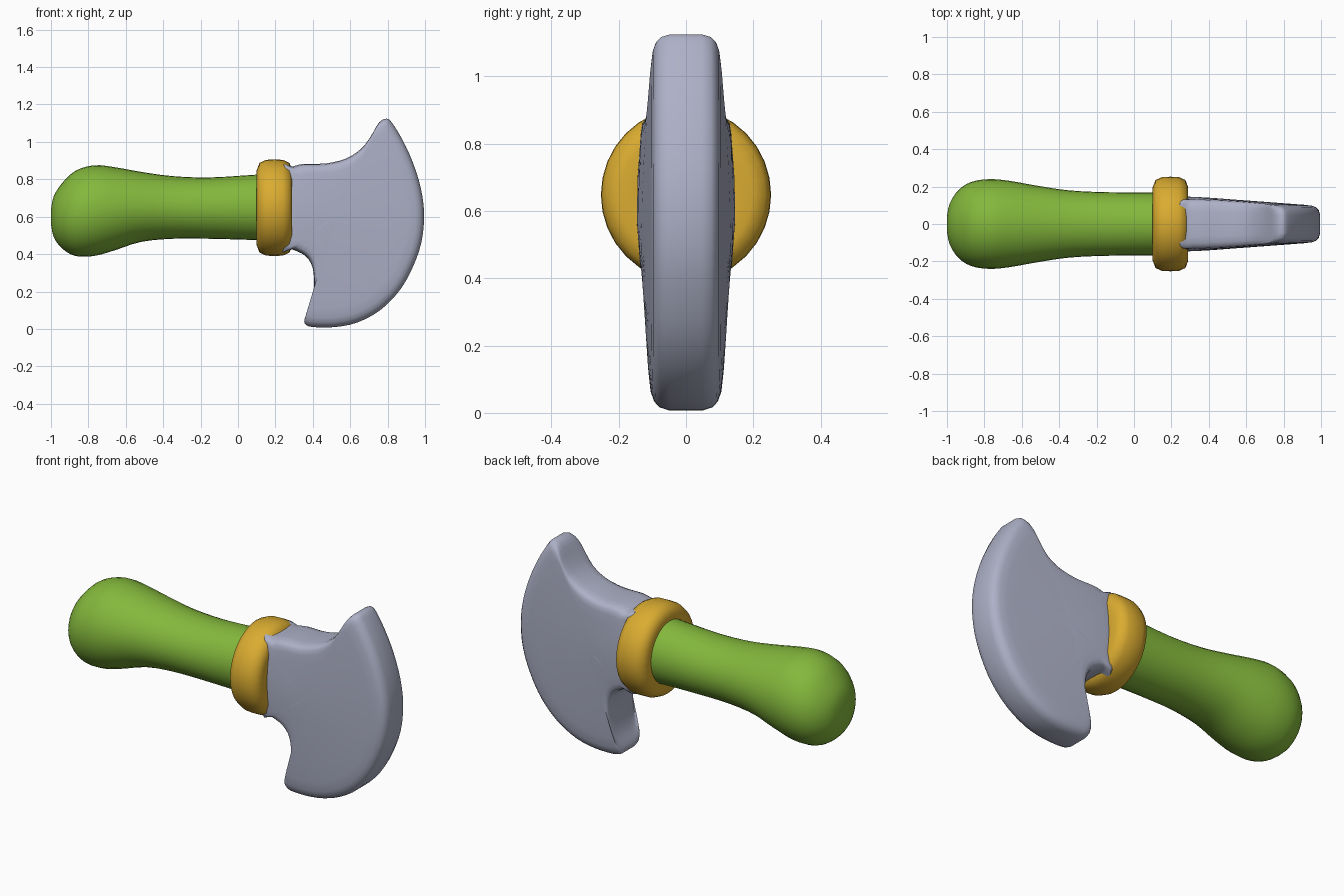
import bpy, bmesh, math
from mathutils import Vector

cube = bpy.data.objects.get("Cube")
if cube:
    bpy.data.objects.remove(cube)


def material(name, rgb):
    m = bpy.data.materials.new(name)
    m.use_nodes = True
    m.diffuse_color = (*rgb, 1)
    bsdf = next(n for n in m.node_tree.nodes if n.type == 'BSDF_PRINCIPLED')
    bsdf.inputs["Base Color"].default_value = (*rgb, 1)
    return m


green = material("green", (0.23, 0.48, 0.045))
gold = material("gold", (0.70, 0.41, 0.03))
steel = material("steel grey", (0.42, 0.44, 0.57))


def spline(points, steps, closed):
    """Catmull-Rom samples through the points."""
    n = len(points)
    pts = [Vector(p) for p in points]
    get = (lambda i: pts[i % n]) if closed else (lambda i: pts[max(0, min(n - 1, i))])
    out = []
    for i in range(n if closed else n - 1):
        a, b, c, d = (get(i + k) for k in (-1, 0, 1, 2))
        for s in range(steps):
            t = s / steps
            out.append(0.5 * (2 * b + (c - a) * t + (2 * a - 5 * b + 4 * c - d) * t * t
                              + (3 * b - a - 3 * c + d) * t ** 3))
    return out if closed else out + [pts[-1]]


def loft(name, rings, mat, wrap=False, angle=60):
    """Skin a list of equal rings; cap the ends unless wrapped."""
    bm = bmesh.new()
    loops = [[bm.verts.new(p) for p in ring] for ring in rings]
    n = len(loops[0])
    pairs = list(zip(loops, loops[1:])) + ([(loops[-1], loops[0])] if wrap else [])
    for a, b in pairs:
        for i in range(n):
            j = (i + 1) % n
            bm.faces.new((a[i], a[j], b[j], b[i]))
    if not wrap:
        for ring in (loops[0], loops[-1]):
            centre = bm.verts.new(sum((v.co for v in ring), Vector()) / n)
            for i in range(n):
                bm.faces.new((ring[i], ring[(i + 1) % n], centre))
    bmesh.ops.recalc_face_normals(bm, faces=bm.faces)
    mesh = bpy.data.meshes.new(name)
    bm.to_mesh(mesh)
    bm.free()
    mesh.materials.append(mat)
    ob = bpy.data.objects.new(name, mesh)
    bpy.context.collection.objects.link(ob)
    bpy.ops.object.select_all(action='DESELECT')
    ob.select_set(True)
    bpy.context.view_layer.objects.active = ob
    bpy.ops.object.shade_smooth_by_angle(angle=math.radians(angle))
    return ob


def ellipse(x, zc, ry, rz, n=32):
    turns = [2 * math.pi * i / n for i in range(n)]
    return [Vector((x, ry * math.cos(a), zc + rz * math.sin(a))) for a in turns]


# Handle: x, bottom z, top z, half depth
grip = [(-1.0, 0.56, 0.64, 0.04), (-0.985, 0.49, 0.71, 0.11), (-0.94, 0.43, 0.78, 0.18),
        (-0.87, 0.39, 0.845, 0.225), (-0.77, 0.39, 0.875, 0.24), (-0.66, 0.42, 0.865, 0.23),
        (-0.52, 0.465, 0.84, 0.205), (-0.35, 0.482, 0.817, 0.18), (-0.15, 0.482, 0.81, 0.17),
        (0.1, 0.475, 0.825, 0.168), (0.2, 0.47, 0.83, 0.168)]
loft("handle", [ellipse(x, (lo + hi) / 2, ry, (hi - lo) / 2)
                for x, lo, hi, ry in spline(grip, 3, False)], green)

# Collar: rounded section swept round the handle
section = [(0.105, 0.15), (0.10, 0.20), (0.115, 0.24), (0.15, 0.256), (0.195, 0.258),
           (0.24, 0.256), (0.275, 0.24), (0.29, 0.20), (0.285, 0.15)]
loft("collar", [ellipse(x, 0.648, r * 0.98, r) for x, r in section], gold)

# Blade: outline puffed out to both sides, thinner away from the neck
outline = [(0.22, 0.85), (0.29, 0.868), (0.35, 0.882), (0.47, 0.885), (0.58, 0.912),
           (0.66, 0.965), (0.71, 1.03), (0.755, 1.105), (0.795, 1.124), (0.825, 1.10),
           (0.88, 1.01), (0.935, 0.89), (0.978, 0.75), (0.995, 0.61), (0.98, 0.46),
           (0.93, 0.32), (0.86, 0.2), (0.76, 0.1), (0.64, 0.035), (0.52, 0.01),
           (0.4, 0.01), (0.36, 0.025), (0.357, 0.055), (0.39, 0.13), (0.407, 0.23),
           (0.398, 0.33), (0.36, 0.39), (0.29, 0.425), (0.22, 0.44)]
rim = spline(outline, 3, True)
middle = Vector((0.52, 0.6))
neck = Vector((0.28, 0.62))


def blade_ring(scale, fullness, side):
    ring = []
    for p in rim:
        q = middle + (p - middle) * scale
        half = 0.15 - 0.075 * (q - neck).length
        ring.append(Vector((q.x, side * fullness * half, q.y)))
    return ring


puff = [(0.15, 1), (0.4, 1), (0.65, 1), (0.82, 1), (0.91, 0.98), (0.955, 0.91),
        (0.985, 0.77), (1, 0.5)]
front = [blade_ring(s, f, -1) for s, f in puff]
back = [blade_ring(s, f, 1) for s, f in reversed(puff)]
loft("blade", front + back, steel)
